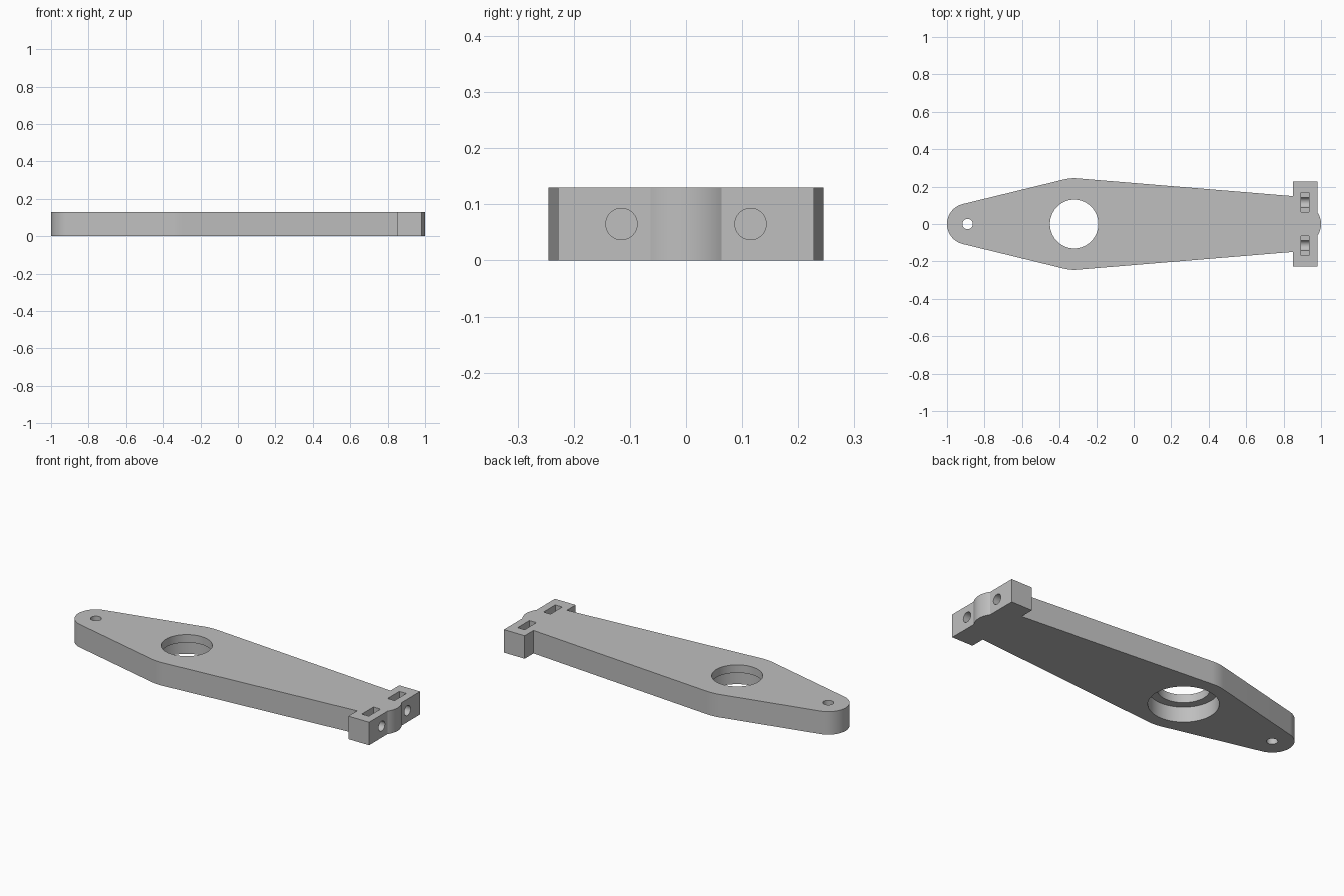
import bpy, bmesh
from math import acos, atan2, asin, cos, sin, tan, pi, radians

cube = bpy.data.objects.get("Cube")
if cube:
    bpy.data.objects.remove(cube, do_unlink=True)

THICK = 0.13
TIP_X, TIP_R = -0.89, 0.11        # rounded end
HUB_X, HUB_R = -0.32, 0.245       # widest point
BLOCK_IN, BLOCK_OUT, BLOCK_Y = 0.85, 0.98, 0.228

grey = bpy.data.materials.new("light_grey")
grey.use_nodes = True
colour = (0.52, 0.52, 0.52, 1)
grey.diffuse_color = colour
grey.node_tree.nodes["Principled BSDF"].inputs["Base Color"].default_value = colour


def arc(cx, r, a0, a1, n):
    return [(cx + r * cos(a0 + (a1 - a0) * i / n),
             r * sin(a0 + (a1 - a0) * i / n)) for i in range(n + 1)]


def make_object(name, bm):
    bmesh.ops.recalc_face_normals(bm, faces=bm.faces)
    mesh = bpy.data.meshes.new(name)
    bm.to_mesh(mesh)
    bm.free()
    mesh.materials.append(grey)
    obj = bpy.data.objects.new(name, mesh)
    bpy.context.collection.objects.link(obj)
    return obj


def prism(name, points, z0, z1):
    bm = bmesh.new()
    face = bm.faces.new([bm.verts.new((x, y, z0)) for x, y in points])
    top = bmesh.ops.extrude_face_region(bm, geom=[face])["geom"]
    bmesh.ops.translate(bm, vec=(0, 0, z1 - z0),
                        verts=[v for v in top if isinstance(v, bmesh.types.BMVert)])
    return make_object(name, bm)


def disc(name, x, r, z0, z1, n=64):
    return prism(name, arc(x, r, 0, 2 * pi, n)[:-1], z0, z1)


def cut(target, cutter):
    bpy.context.view_layer.objects.active = target
    mod = target.modifiers.new("cut", "BOOLEAN")
    mod.operation, mod.solver, mod.object = "DIFFERENCE", "EXACT", cutter
    bpy.ops.object.modifier_apply(modifier=mod.name)
    bpy.data.objects.remove(cutter, do_unlink=True)


# Half outline: round tip, tangent hub, tapering arm, clamp block, end bulge
tip_angle = pi / 2 + asin((HUB_R - TIP_R) / (HUB_X - TIP_X))
taper = atan2(0.095, 1.15)
arm_y = HUB_R / cos(taper) - tan(taper) * (BLOCK_IN - HUB_X)
half = arc(TIP_X, TIP_R, pi, tip_angle, 20)
half += arc(HUB_X, HUB_R, tip_angle, pi / 2 - taper, 8)
half += [(BLOCK_IN, arm_y), (BLOCK_IN, BLOCK_Y), (BLOCK_OUT, BLOCK_Y)]
half += arc(-TIP_X, TIP_R, acos((BLOCK_OUT + TIP_X) / TIP_R), 0, 10)
outline = half + [(x, -y) for x, y in reversed(half[1:-1])]
arm = prism("lever_arm", outline, 0, THICK)

# Stepped bearing hole and small pivot hole
cut(arm, disc("hub_hole_cutter", HUB_X, 0.131, -0.1, 0.3))
cut(arm, disc("counterbore_cutter", HUB_X, 0.176, -0.1, 0.085))
cut(arm, disc("pivot_hole_cutter", TIP_X, 0.028, -0.1, 0.3, 32))

# Screw bores in the end face and nut slots from the top
for side in (1, -1):
    bore = disc("bore_cutter", 0, 0.028, 0, 0.25, 32)
    bore.rotation_euler = (0, radians(90), 0)
    bore.location = (BLOCK_IN, side * 0.115, THICK / 2)
    bpy.context.view_layer.update()
    cut(arm, bore)
    y0, y1 = side * 0.063, side * 0.168
    slot = [(0.892, y0), (0.936, y0), (0.936, y1), (0.892, y1)]
    cut(arm, prism("slot_cutter", slot, 0.06, 0.3))

bpy.ops.object.select_all(action="DESELECT")
arm.select_set(True)
bpy.context.view_layer.objects.active = arm
bpy.ops.object.shade_smooth_by_angle(angle=radians(25))
